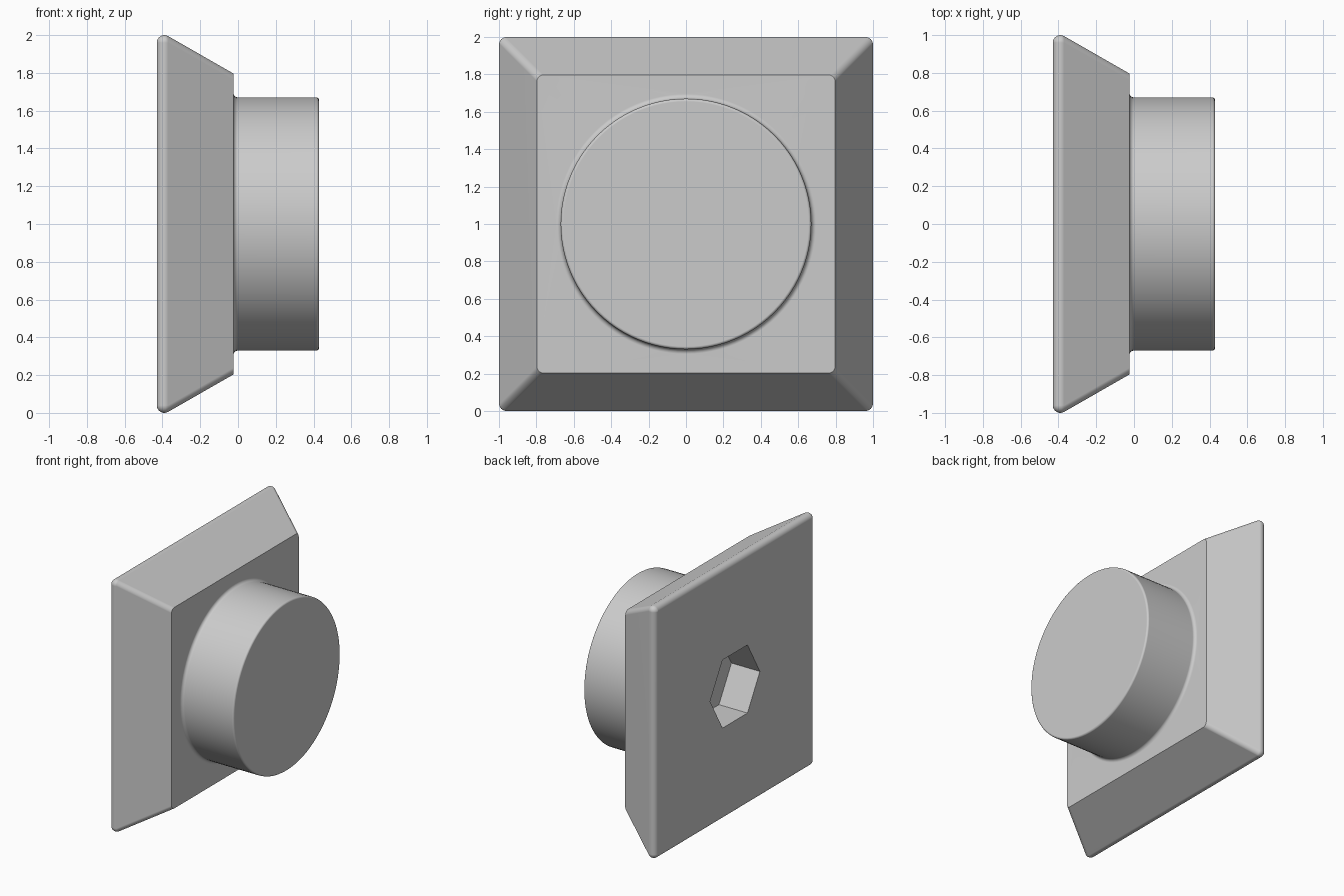
import bpy
import bmesh
from math import cos, sin, pi, radians

if "Cube" in bpy.data.objects:
    bpy.data.objects.remove(bpy.data.objects["Cube"])

BACK, FRONT, END = -0.43, -0.025, 0.43   # plate back, plate front, knob end
EDGE = 0.04                              # rounding of the plate rim
KNOB_R, FILLET, LIP = 0.67, 0.025, 0.015
SOCKET_R, SOCKET_DEPTH = 0.312, 0.25

grey = bpy.data.materials.new("plain grey")
grey.use_nodes = True
colour = (0.6, 0.6, 0.6, 1)
grey.diffuse_color = colour
grey.node_tree.nodes["Principled BSDF"].inputs["Base Color"].default_value = colour

bm = bmesh.new()


def circle(x, r, n):
    """Ring of n points around the x axis."""
    return [bm.verts.new((x, r * cos(2 * pi * i / n), 1 + r * sin(2 * pi * i / n)))
            for i in range(n)]


def rounded_square(x, half, r, steps=6):
    """Square ring with rounded corners."""
    ring = []
    for k in range(4):
        mid = pi / 4 + k * pi / 2
        sy, sz = (1 if cos(mid) > 0 else -1), (1 if sin(mid) > 0 else -1)
        for i in range(steps + 1):
            a = (k + i / steps) * pi / 2
            ring.append(bm.verts.new((x, sy * (half - r) + r * cos(a),
                                      1 + sz * (half - r) + r * sin(a))))
    return ring


def loft(rings):
    """Skin a list of rings with equal point counts."""
    for a, b in zip(rings, rings[1:]):
        n = len(a)
        for i in range(n):
            j = (i + 1) % n
            bm.faces.new((a[i], a[j], b[j], b[i]))


# Tapered square plate with a rounded back rim
rim = []
for i in range(7):
    phi = radians(20 * i)
    r = EDGE * sin(phi)
    rim.append(rounded_square(BACK + EDGE - EDGE * cos(phi), 1 - EDGE + r, r))
loft(rim + [rounded_square(FRONT, 0.797, 0.035)])

# Round knob: base fillet, straight wall, rounded lip, flat end
quarter = [radians(22.5 * i) for i in range(5)]
profile = [(FRONT + FILLET - FILLET * cos(a), KNOB_R + FILLET - FILLET * sin(a))
           for a in quarter]
profile += [(END - LIP + LIP * sin(a), KNOB_R - LIP + LIP * cos(a)) for a in quarter]
knob = [circle(x, r, 96) for x, r in profile]
loft(knob)
bm.faces.new(knob[-1])

# Hexagonal socket sunk into the back
socket = [circle(x, SOCKET_R, 6) for x in (BACK, BACK + SOCKET_DEPTH)]
loft(socket)
bm.faces.new(socket[-1])

# Flat faces around the socket and the knob
bmesh.ops.remove_doubles(bm, verts=bm.verts, dist=0.0001)
for x in (BACK, FRONT):
    border = [e for e in bm.edges if e.is_boundary
              and all(abs(v.co.x - x) < 0.0001 for v in e.verts)]
    bmesh.ops.triangle_fill(bm, edges=border, use_beauty=True, normal=(1, 0, 0))
bmesh.ops.recalc_face_normals(bm, faces=bm.faces)

mesh = bpy.data.meshes.new("plate_with_knob")
bm.to_mesh(mesh)
bm.free()
mesh.materials.append(grey)
body = bpy.data.objects.new("plate_with_knob", mesh)
bpy.context.collection.objects.link(body)

# Smooth roundings, crisp flats
bpy.ops.object.select_all(action="DESELECT")
body.select_set(True)
bpy.context.view_layer.objects.active = body
bpy.ops.object.shade_smooth_by_angle(angle=radians(30))
weighted = body.modifiers.new("weighted_normals", "WEIGHTED_NORMAL")
weighted.keep_sharp = True
